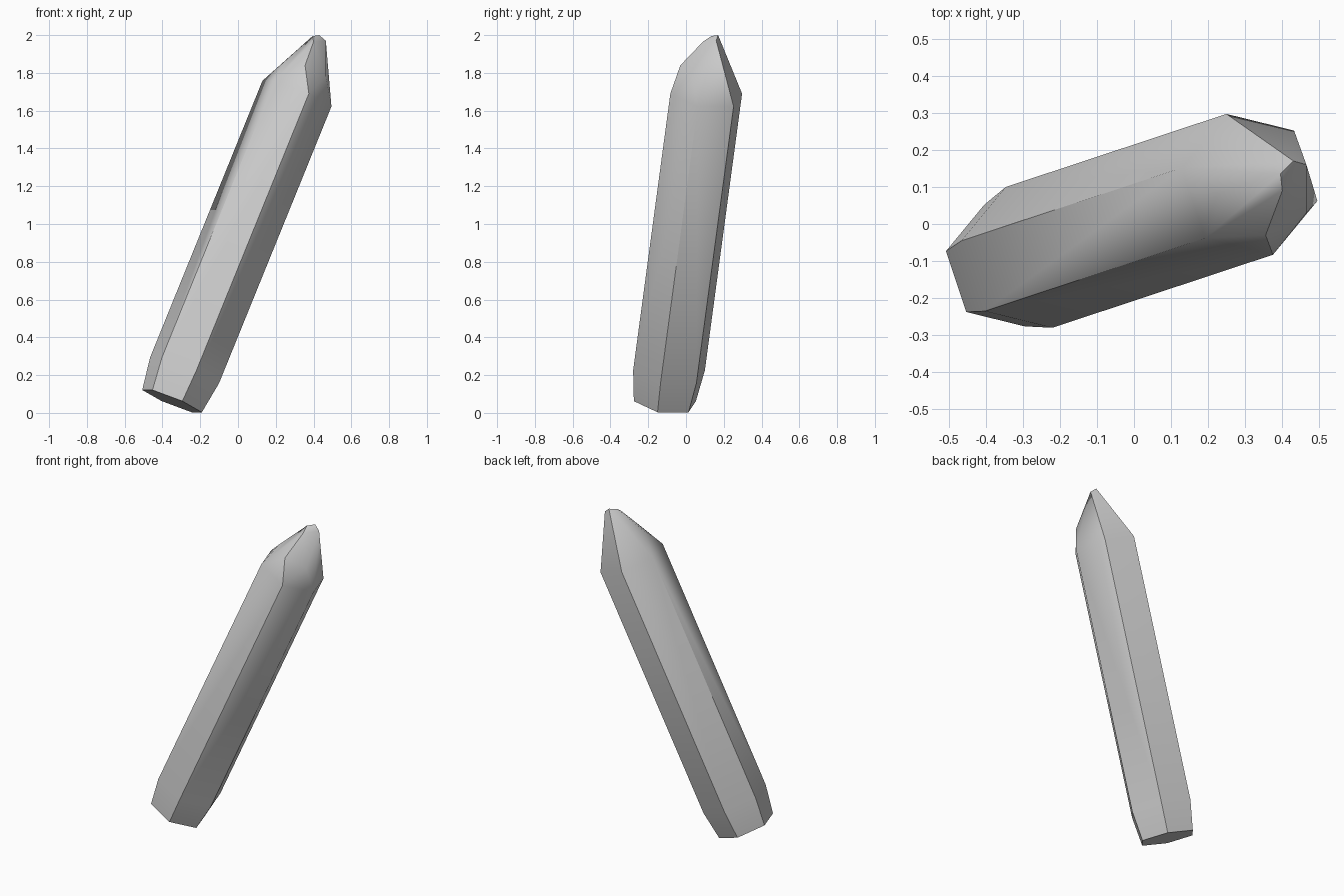
import bpy
import bmesh
import math
from mathutils import Vector

cube = bpy.data.objects.get("Cube")
if cube:
    bpy.data.objects.remove(cube, do_unlink=True)

# Stone colour
grey = bpy.data.materials.new("crystal grey")
grey.use_nodes = True
colour = (0.6, 0.6, 0.6, 1)
grey.diffuse_color = colour
grey.node_tree.nodes["Principled BSDF"].inputs["Base Color"].default_value = colour

# Leaning axis of the shaft and the two directions across it
low = Vector((-0.283, -0.09, 0.225))
high = Vector((0.312, 0.107, 1.69))
axis = (high - low).normalized()
across = Vector((axis.y, -axis.x, 0)).normalized()
side = axis.cross(across)


def hexagon(centre, radius):
    """Six points around the axis."""
    angles = [math.radians(60 * i) for i in range(6)]
    return [centre + radius * (across * math.cos(a) + side * math.sin(a)) for a in angles]


# Chamfered base, shaft foot and shaft shoulder
points = hexagon(low - axis * 0.177, 0.173) + hexagon(low, 0.2) + hexagon(high, 0.2)

# Bulging facet corners between shoulder and tip, then the small blunt tip
points += [Vector(p) for p in (
    (0.245, 0.065, 1.86), (0.355, -0.03, 1.84), (0.465, 0.03, 1.78),
    (0.395, 0.135, 1.995), (0.43, 0.17, 2.0), (0.465, 0.16, 1.97), (0.40, 0.09, 1.965))]

# Wrap the corners in flat facets
bm = bmesh.new()
for p in points:
    bm.verts.new(p)
bmesh.ops.convex_hull(bm, input=bm.verts[:])
bmesh.ops.dissolve_limit(bm, angle_limit=math.radians(1), verts=bm.verts[:], edges=bm.edges[:])
bmesh.ops.recalc_face_normals(bm, faces=bm.faces[:])
mesh = bpy.data.meshes.new("crystal")
bm.to_mesh(mesh)
bm.free()
mesh.materials.append(grey)

crystal = bpy.data.objects.new("crystal", mesh)
bpy.context.collection.objects.link(crystal)
bpy.ops.object.select_all(action="DESELECT")
crystal.select_set(True)
bpy.context.view_layer.objects.active = crystal
bpy.ops.object.shade_smooth_by_angle(angle=math.radians(40))
